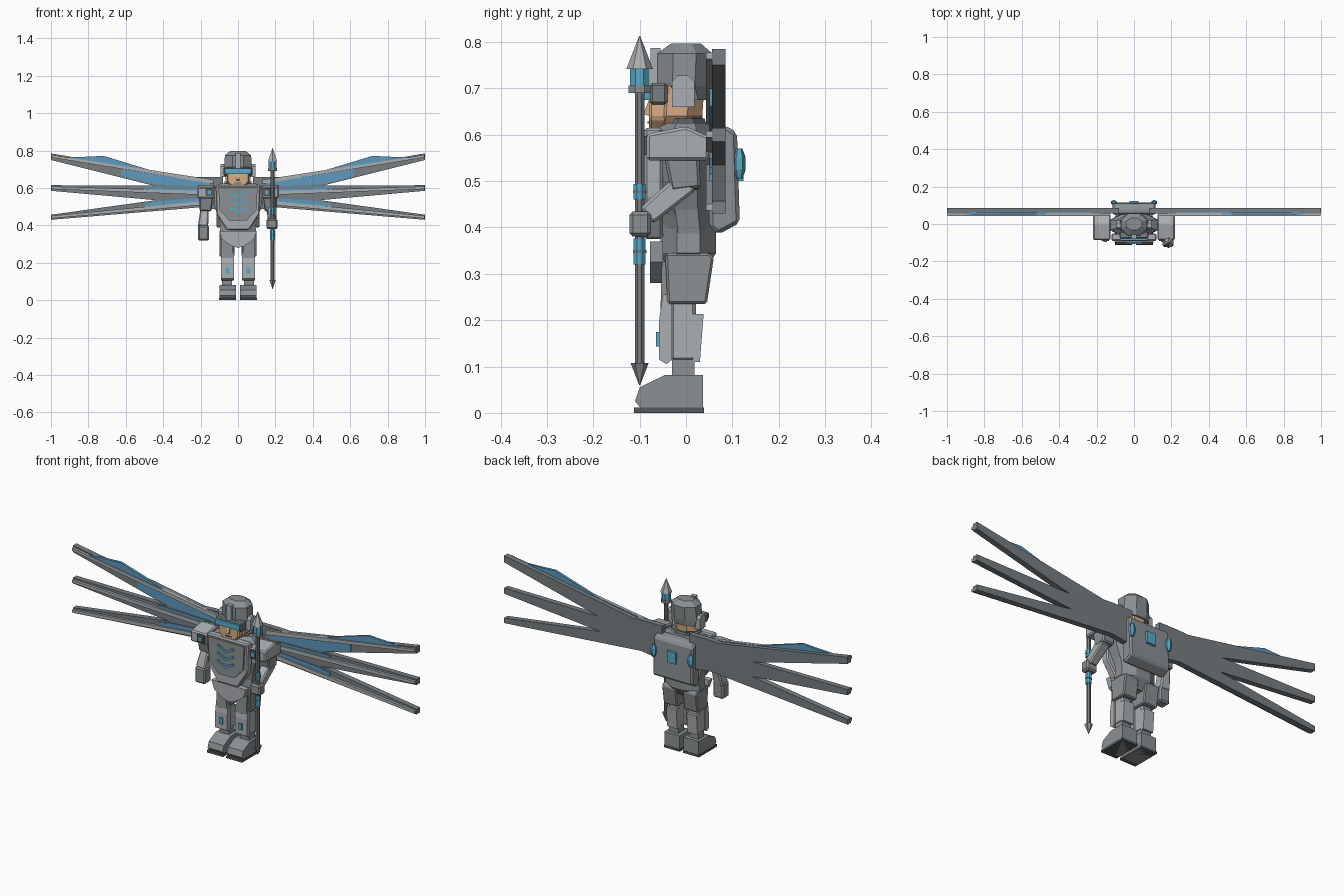
import bpy, bmesh, math
from mathutils import Vector


def material(name, rgb):
    m = bpy.data.materials.new(name)
    m.diffuse_color = (*rgb, 1)
    return m


DARK = material("dark grey", (0.19, 0.21, 0.22))
MID = material("mid grey", (0.26, 0.28, 0.29))
LIGHT = material("light grey", (0.41, 0.43, 0.45))
BLACK = material("charcoal", (0.09, 0.10, 0.105))
TEAL = material("teal", (0.10, 0.40, 0.56))
BLUE = material("wing blue", (0.11, 0.32, 0.52))
SKIN = material("skin", (0.68, 0.42, 0.24))


def build(name, rings, mat, mirror=False, bevel=0.0):
    """Skin a list of equal rings of points and cap both ends."""
    me = bpy.data.meshes.new(name)
    bm = bmesh.new()
    vs = [[bm.verts.new(p) for p in r] for r in rings]
    n = len(vs[0])
    for a, b in zip(vs, vs[1:]):
        for i in range(n):
            bm.faces.new((a[i], a[(i + 1) % n], b[(i + 1) % n], b[i]))
    bm.faces.new(vs[0])
    bm.faces.new(vs[-1])
    bmesh.ops.recalc_face_normals(bm, faces=bm.faces)
    bm.to_mesh(me)
    bm.free()
    ob = bpy.data.objects.new(name, me)
    bpy.context.collection.objects.link(ob)
    me.materials.append(mat)
    if bevel:
        m = ob.modifiers.new("bevel", 'BEVEL')
        m.width, m.segments = bevel, 1
    if mirror:
        ob.modifiers.new("mirror", 'MIRROR').use_mirror_merge = False
    return ob


def prism_y(name, pts, y0, y1, mat, mirror=False, bevel=0.0):
    return build(name, [[(x, y, z) for x, z in pts] for y in (y0, y1)], mat, mirror, bevel)


def prism_x(name, pts, x0, x1, mat, mirror=False, bevel=0.0):
    return build(name, [[(x, y, z) for y, z in pts] for x in (x0, x1)], mat, mirror, bevel)


def box(name, x0, x1, y0, y1, z0, z1, mat, mirror=False, bevel=0.0):
    return prism_y(name, [(x0, z0), (x1, z0), (x1, z1), (x0, z1)], y0, y1, mat, mirror, bevel)


def loft(name, levels, mat, n=8, cx=0.0, mirror=False):
    """Stack of n-sided rings given as (z, centre y, radius x, radius y)."""
    k = 1 / math.cos(math.pi / n)
    ang = [2 * math.pi * (i + 0.5) / n for i in range(n)]
    return build(name, [[(cx + rx * k * math.cos(a), cy + ry * k * math.sin(a), z)
                         for a in ang] for z, cy, rx, ry in levels], mat, mirror)


def beam(name, p, q, w0, w1, mat, bevel=0.006):
    """Tapered square limb between two points."""
    p, q = Vector(p), Vector(q)
    side = Vector((1, 0, 0))
    up = (q - p).cross(side).normalized()
    side = up.cross(q - p).normalized()
    quad = [(-1, -1), (1, -1), (1, 1), (-1, 1)]
    return build(name, [[c + side * a * w + up * b * w for a, b in quad]
                        for c, w in ((p, w0), (q, w1))], mat, bevel=bevel)


# Legs
prism_x("boot", [(0.037, 0), (0.037, 0.082), (-0.045, 0.082), (-0.1, 0.055),
                 (-0.11, 0.025), (-0.09, 0)], 0.012, 0.1, MID, True)
box("boot_strap", 0.01, 0.102, -0.112, 0.039, 0.0, 0.012, BLACK, True)
box("ankle", 0.032, 0.085, -0.03, 0.018, 0.075, 0.12, MID, True)
box("shin", 0.03, 0.088, -0.035, 0.022, 0.11, 0.25, LIGHT, True, 0.008)
prism_x("calf_plate", [(0.015, 0.11), (0.03, 0.11), (0.038, 0.213), (0.01, 0.213)],
        0.03, 0.088, LIGHT, True)
prism_x("shin_guard", [(-0.042, 0.105), (-0.03, 0.115), (-0.03, 0.255), (-0.05, 0.255),
                       (-0.058, 0.2), (-0.058, 0.115)], 0.022, 0.092, LIGHT, True)
box("shin_light", 0.046, 0.066, -0.065, -0.057, 0.143, 0.175, TEAL, True)
prism_x("knee_guard", [(-0.03, 0.205), (-0.055, 0.225), (-0.052, 0.325), (-0.03, 0.33)],
        0.028, 0.088, MID, True)
prism_x("thigh", [(-0.04, 0.235), (0.045, 0.235), (0.06, 0.335), (0.05, 0.345),
                  (-0.045, 0.345)], 0.02, 0.1, MID, True, 0.005)

# Hips and waist
loft("pelvis", [(0.3, 0, 0.06, 0.035), (0.345, 0.005, 0.1, 0.06),
                (0.42, 0.005, 0.09, 0.06)], MID)
prism_y("hip_plate", [(-0.035, 0.29), (0, 0.28), (0.035, 0.29), (0.085, 0.325),
                      (0.1, 0.37), (-0.1, 0.37), (-0.085, 0.325)], -0.078, -0.05, LIGHT)
loft("waist", [(0.36, 0.01, 0.09, 0.055), (0.45, 0, 0.105, 0.06)], MID)

# Torso and chest armour
loft("torso", [(0.43, 0, 0.1, 0.06), (0.5, -0.005, 0.125, 0.07),
               (0.6, -0.005, 0.125, 0.065), (0.625, 0, 0.09, 0.05)], MID)
prism_y("chest_plate", [(-0.06, 0.375), (0.06, 0.375), (0.115, 0.46), (0.12, 0.615),
                        (-0.12, 0.615), (-0.115, 0.46)], -0.09, -0.05, LIGHT, bevel=0.006)
prism_y("chest_inset", [(-0.045, 0.425), (0.045, 0.425), (0.098, 0.48), (0.105, 0.605),
                        (-0.105, 0.605), (-0.098, 0.48)], -0.1, -0.088, MID)
for z in (0.465, 0.505, 0.545):
    prism_y("chest_chevron", [(0, z), (0.045, z + 0.025), (0.045, z + 0.036),
                              (0, z + 0.014), (-0.045, z + 0.036), (-0.045, z + 0.025)],
            -0.106, -0.099, TEAL)

# Shoulders and arms
prism_x("shoulder", [(-0.085, 0.545), (0.048, 0.545), (0.052, 0.595), (0.0, 0.618),
                     (-0.085, 0.602)], 0.125, 0.218, LIGHT, True, 0.006)
box("shoulder_badge", 0.134, 0.174, -0.091, -0.084, 0.556, 0.597, BLACK, True)
box("shoulder_light", 0.144, 0.164, -0.096, -0.09, 0.566, 0.586, TEAL, True)
for s in (-1, 1):
    beam("upper_arm", (s * 0.17, -0.01, 0.56), (s * 0.175, 0.0, 0.48), 0.038, 0.032, MID)
beam("raised_forearm", (0.18, 0.005, 0.5), (0.182, -0.085, 0.425), 0.026, 0.022, LIGHT)
box("gripping_hand", 0.152, 0.212, -0.122, -0.075, 0.38, 0.435, MID, bevel=0.008)
beam("hanging_forearm", (-0.178, 0, 0.49), (-0.187, -0.025, 0.39), 0.022, 0.027, LIGHT)
box("hanging_hand", -0.215, -0.155, -0.055, 0.0, 0.318, 0.4, MID, bevel=0.008)

# Head
loft("neck", [(0.59, 0, 0.06, 0.045), (0.64, 0, 0.045, 0.035)], BLACK)
loft("collar", [(0.61, 0.0, 0.065, 0.048), (0.635, 0.0, 0.075, 0.04)], DARK)
loft("head", [(0.612, -0.035, 0.045, 0.03), (0.64, -0.02, 0.066, 0.055),
              (0.71, -0.015, 0.068, 0.055)], SKIN)
prism_y("jaw", [(-0.035, 0.608), (0.035, 0.608), (0.06, 0.635), (0.06, 0.685),
                (-0.06, 0.685), (-0.06, 0.635)], -0.08, -0.03, SKIN, bevel=0.006)
prism_x("nose", [(-0.078, 0.64), (-0.092, 0.645), (-0.078, 0.68)], -0.008, 0.008, SKIN)
box("mouth", -0.018, 0.018, -0.083, -0.079, 0.624, 0.629, BLACK)
loft("helmet", [(0.675, 0.012, 0.066, 0.035), (0.705, -0.005, 0.075, 0.058),
                (0.775, -0.003, 0.07, 0.06), (0.797, 0, 0.042, 0.032)], MID)
box("helmet_crest", -0.013, 0.013, -0.077, -0.055, 0.705, 0.787, LIGHT)
box("visor_frame", -0.077, 0.077, -0.078, -0.04, 0.665, 0.712, DARK, bevel=0.006)
prism_y("visor", [(-0.07, 0.675), (0.07, 0.675), (0.072, 0.704), (-0.072, 0.704)],
        -0.089, -0.077, TEAL)
prism_x("ear_guard", [(-0.03, 0.66), (0.018, 0.66), (0.018, 0.715), (0.005, 0.728),
                      (-0.018, 0.728), (-0.03, 0.715)], 0.066, 0.093, LIGHT, True)

# Backpack with lights
loft_pts = [(0.05, 0.62), (0.085, 0.62), (0.11, 0.605), (0.116, 0.41), (0.07, 0.385),
            (0.05, 0.4)]
prism_x("backpack", loft_pts, -0.115, 0.115, MID, bevel=0.008)
box("backpack_panel", -0.025, 0.025, 0.11, 0.124, 0.5, 0.56, TEAL)
loft("backpack_light", [(0.505, 0.115, 0.008, 0.006), (0.525, 0.115, 0.015, 0.012),
                        (0.55, 0.115, 0.015, 0.012), (0.57, 0.115, 0.008, 0.006)],
     TEAL, 6, 0.108, True)

# Wings: notched plate, raised ribs, blue membranes
prism_y("wing_plate", [(0.08, 0.66), (0.19, 0.66), (0.25, 0.657), (1, 0.785), (1, 0.75),
                       (0.45, 0.612), (1, 0.615), (1, 0.585), (0.44, 0.535), (1, 0.457),
                       (1, 0.43), (0.2, 0.497), (0.08, 0.48)], 0.056, 0.085, DARK, True)
for z0, z1 in ((0.633, 0.77), (0.572, 0.601), (0.525, 0.444)):
    prism_y("wing_rib", [(0.13, z0 - 0.011), (0.998, z1 - 0.007), (0.998, z1 + 0.007),
                         (0.13, z0 + 0.011)], 0.043, 0.06, LIGHT, True)
prism_y("wing_sail", [(0.2, 0.645), (0.2, 0.654), (0.46, 0.693), (0.72, 0.772),
                      (0.79, 0.768), (0.9, 0.764), (0.9, 0.754)], 0.05, 0.063, BLUE, True)
prism_y("upper_membrane", [(0.15, 0.626), (0.62, 0.7), (0.62, 0.662), (0.45, 0.62),
                           (0.15, 0.605)], 0.051, 0.06, BLUE, True)
prism_y("middle_membrane", [(0.15, 0.582), (0.5, 0.594), (0.5, 0.606), (0.2, 0.6)],
        0.051, 0.06, BLUE, True)
prism_y("lower_membrane", [(0.15, 0.533), (0.5, 0.5), (0.5, 0.515), (0.43, 0.53),
                           (0.15, 0.55)], 0.051, 0.06, BLUE, True)

# Spear
SX, SY = 0.185, -0.1


def spear_part(name, levels, mat, n=8):
    loft(name, [(z, SY, r, r) for z, r in levels], mat, n, SX)


spear_part("spear_shaft", [(0.1, 0.01), (0.72, 0.01)], DARK)
spear_part("spear_foot", [(0.06, 0.001), (0.108, 0.017)], MID, 6)
spear_part("spear_collar", [(0.69, 0.024), (0.706, 0.024)], MID)
spear_part("spear_glow", [(0.706, 0.021), (0.742, 0.021)], TEAL)
spear_part("spear_head", [(0.742, 0.025), (0.813, 0.001)], LIGHT, 6)
for z0, z1 in ((0.32, 0.376), (0.46, 0.494)):
    spear_part("spear_grip", [(z0, 0.013), (z1, 0.013)], TEAL)
    spear_part("spear_band", [((z0 + z1) / 2 - 0.003, 0.0145), ((z0 + z1) / 2 + 0.003, 0.0145)], DARK)
